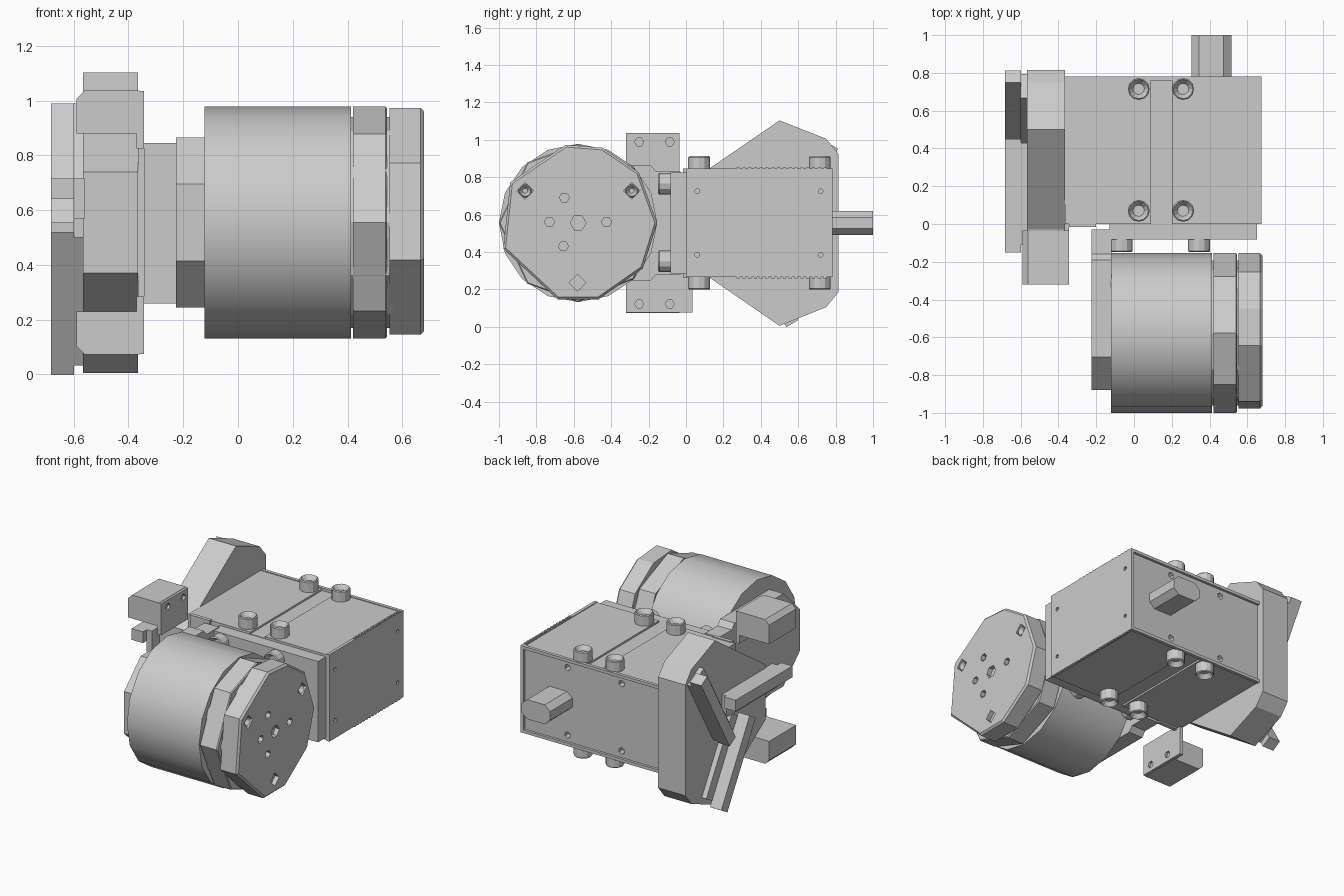
import bpy, bmesh, math
from mathutils import Vector, Matrix

if "Cube" in bpy.data.objects:
    bpy.data.objects.remove(bpy.data.objects["Cube"], do_unlink=True)

grey = bpy.data.materials.new("machined grey")
grey.use_nodes = True
GREY = (0.6, 0.6, 0.6, 1)
grey.diffuse_color = GREY
grey.node_tree.nodes["Principled BSDF"].inputs["Base Color"].default_value = GREY

ZC = 0.555          # height of the main axis
DY = -0.577         # drum axis in y
X = (1, 0, 0)


def finish(name, bm):
    bmesh.ops.recalc_face_normals(bm, faces=bm.faces)
    me = bpy.data.meshes.new(name)
    bm.to_mesh(me)
    bm.free()
    ob = bpy.data.objects.new(name, me)
    bpy.context.collection.objects.link(ob)
    me.materials.append(grey)
    return ob


def prism(name, pts, a, b, axis="x", bevel=0):
    """Extrude a 2D profile from a to b; profile is (y,z) for x, (x,z) for y."""
    place = {"x": lambda u, v, t: (t, u, v), "y": lambda u, v, t: (u, t, v)}[axis]
    bm = bmesh.new()
    f = bm.faces.new([bm.verts.new(place(u, v, a)) for u, v in pts])
    g = bmesh.ops.extrude_face_region(bm, geom=[f])
    move = Vector(place(0, 0, b - a))
    top = [v for v in g["geom"] if isinstance(v, bmesh.types.BMVert)]
    bmesh.ops.translate(bm, vec=move, verts=top)
    if bevel:
        rim = [e for e in bm.edges if all(v in top for v in e.verts)]
        bmesh.ops.bevel(bm, geom=rim, offset=bevel, segments=1, affect="EDGES")
    return finish(name, bm)


def box(name, x, y, z):
    return prism(name, [(y[0], z[0]), (y[1], z[0]), (y[1], z[1]), (y[0], z[1])], x[0], x[1])


def ring_pts(r, degs, cy=DY, cz=ZC):
    return [(cy + r * math.cos(math.radians(d)), cz + r * math.sin(math.radians(d))) for d in degs]


def bolt(name, base, direction, r=0.058, h=0.066):
    """Cap screw head with a hollow socket, pointing along direction."""
    bm = bmesh.new()
    bmesh.ops.create_cone(bm, cap_ends=True, segments=12, radius1=r, radius2=r, depth=h,
                          matrix=Matrix.Translation((0, 0, h / 2)))
    top = max(bm.faces, key=lambda f: f.calc_center_median().z)
    bmesh.ops.bevel(bm, geom=list(top.edges), offset=0.006, segments=1, affect="EDGES")
    top = max(bm.faces, key=lambda f: f.calc_center_median().z)
    bmesh.ops.inset_individual(bm, faces=[top], thickness=0.022)
    bmesh.ops.translate(bm, vec=(0, 0, -0.03), verts=top.verts)
    rot = Vector((0, 0, 1)).rotation_difference(Vector(direction)).to_matrix().to_4x4()
    bm.transform(Matrix.Translation(base) @ rot)
    return finish(name, bm)


def drill(ob, holes):
    """holes: (centre, axis, radius, sides, depth)."""
    bm = bmesh.new()
    for c, ax, r, n, d in holes:
        rot = Vector((0, 0, 1)).rotation_difference(Vector(ax)).to_matrix().to_4x4()
        bmesh.ops.create_cone(bm, cap_ends=True, segments=n, radius1=r, radius2=r,
                              depth=2 * d, matrix=Matrix.Translation(c) @ rot)
    cutter = finish("hole_cutter", bm)
    cutter.hide_render = True
    mod = ob.modifiers.new("holes", "BOOLEAN")
    mod.object = cutter
    mod.solver = "EXACT"
    bpy.context.view_layer.objects.active = ob
    bpy.ops.object.modifier_apply(modifier="holes")
    bpy.data.objects.remove(cutter, do_unlink=True)


# gearbox body with a shallow channel across top and bottom
b, t, g = 0.27, 0.84, 0.012
body = prism("gearbox_body", [(-0.366, b), (0.09, b), (0.09, b + g), (0.2, b + g), (0.2, b), (0.655, b),
                              (0.655, t), (0.2, t), (0.2, t - g), (0.09, t - g), (0.09, t), (-0.366, t)],
             0.0, 0.765, "y")
drill(body, [((x, 0.765, z), (0, 1, 0), 0.022, 6, 0.04) for x in (0.34, -0.06) for z in (0.78, 0.33)])

# end cover on the side, with four screw holes
cover = box("end_cover", (0.655, 0.676), (0.0, 0.775), (0.265, 0.845))
drill(cover, [((0.676, y, z), X, 0.013, 8, 0.012) for y in (0.06, 0.72) for z in (0.725, 0.385)])

# raised rim round the back face
for nm, z in (("top", (0.825, 0.845)), ("bottom", (0.265, 0.285))):
    box("rear_rim_" + nm, (-0.366, 0.676), (0.76, 0.782), z)
box("rear_rim_side", (0.655, 0.676), (0.76, 0.782), (0.265, 0.845))

# fine teeth along the cover edges
for i in range(16):
    y = 0.27 + i * 0.031
    for nm, z in (("top", (0.844, 0.851)), ("bottom", (0.259, 0.266))):
        box("edge_tooth_" + nm, (0.66, 0.674), (y, y + 0.017), z)

# output shaft with two flats
prism("output_shaft", [(0.305, 0.525), (0.345, 0.49), (0.475, 0.49), (0.515, 0.525),
                       (0.515, 0.585), (0.475, 0.62), (0.345, 0.62), (0.305, 0.585)], 0.75, 1.0, "y")

# front mounting plate and pad
box("mounting_plate", (-0.13, 0.65), (-0.083, 0.0), (0.285, 0.825))
box("front_pad", (-0.343, -0.2), (-0.015, 0.01), (0.26, 0.845))

# cap screws
for x in (0.025, 0.26):
    for y in (0.07, 0.715):
        bolt("top_screw", (x, y, 0.84), (0, 0, 1), h=0.072)
        bolt("bottom_screw", (x, y, 0.27), (0, 0, -1), h=0.072)
for x in (-0.065, 0.345):
    for z in (0.765, 0.35):
        bolt("front_screw", (x, -0.083, z), (0, -1, 0))

# drum housing, flange behind it, and inner core
drum = prism("drum_housing", ring_pts(0.423, [i * 22.5 for i in range(16)]), -0.122, 0.412)
bpy.ops.object.select_all(action="DESELECT")
drum.select_set(True)
bpy.context.view_layer.objects.active = drum
bpy.ops.object.shade_smooth_by_angle(angle=math.radians(30))
half = [(-0.88, 0.14), (-0.705, 0.31), (-0.19, 0.31), (-0.16, 0.275), (-0.03, 0.275)]
prism("drum_flange", [(y, ZC + h) for y, h in half] + [(y, ZC - h) for y, h in reversed(half)],
      -0.226, -0.12)
prism("drum_core", ring_pts(0.385, [i * 30 for i in range(12)]), 0.40, 0.57)

# faceted ring and faceted end cap
prism("drum_ring", ring_pts(0.423, [0, 45, 90, 130, 180, 230, 270, 315]), 0.42, 0.545, bevel=0.006)
cap = prism("drum_cap", ring_pts(0.423, [0, 40, 72, 99, 149, 199, 255, 285, 325]), 0.554, 0.679,
            bevel=0.012)
holes = [((0.679, DY, ZC), X, 0.042, 6, 0.03)]
holes += [((0.679, y, z), X, 0.027, 6, 0.03)
          for y, z in ((-0.65, 0.69), (-0.73, 0.56), (-0.655, 0.43), (-0.425, 0.56))]
holes += [((0.679, y, z), X, 0.045, 4, 0.03) for y, z in ((-0.86, 0.727), (-0.29, 0.727), (-0.58, 0.235))]
drill(cap, holes)
for y, z in ((-0.86, 0.727), (-0.29, 0.727)):
    bolt("cap_screw", (0.65, y, z), X, r=0.036, h=0.022)

# side bracket
prism("side_bracket", [(-0.03, 0.37), (0.5, 0.005), (0.75, 0.105), (0.815, 0.185),
                       (0.815, 0.925), (0.75, 1.005), (0.5, 1.103), (-0.03, 0.74)], -0.566, -0.365)


# three stepped jaws, arranged like a pinwheel on the outer face of the bracket
def jaw_profile(deg, start, end, low, high):
    a = math.radians(deg)
    along, side = Vector((math.cos(a), math.sin(a))), Vector((math.sin(a), -math.cos(a)))
    centre = Vector((0.40, ZC))
    return [tuple(centre + along * l + side * o)
            for l, o in ((start, low), (end, low), (end, high), (start, high))]


for nm, deg in (("forward", 180), ("upper", 60), ("lower", 300)):
    prism(nm + "_jaw", jaw_profile(deg, -0.05, 0.55, 0.085, 0.16), -0.682, -0.598)
    prism(nm + "_jaw_base", jaw_profile(deg, -0.03, 0.51, 0.015, 0.16), -0.6, -0.56)

# two sensor blocks, each with a drilled side plate
c = 0.03
for nm, s, y1 in (("upper", 1, -0.035), ("lower", -1, 0.035)):
    zz = lambda h: ZC + s * h
    prism(nm + "_sensor_block", [(-0.59, zz(0.325)), (-0.36, zz(0.325)), (-0.36, zz(0.482)),
                                 (-0.59 + c, zz(0.482)), (-0.59, zz(0.482 - c))], -0.32, -0.035, "y")
    plate = box(nm + "_sensor_plate", (-0.37, -0.344), (-0.32, y1), sorted((zz(0.27), zz(0.48))))
    drill(plate, [((-0.344, y, zz(0.433)), X, 0.024, 6, 0.018) for y in (-0.25, -0.087)])
